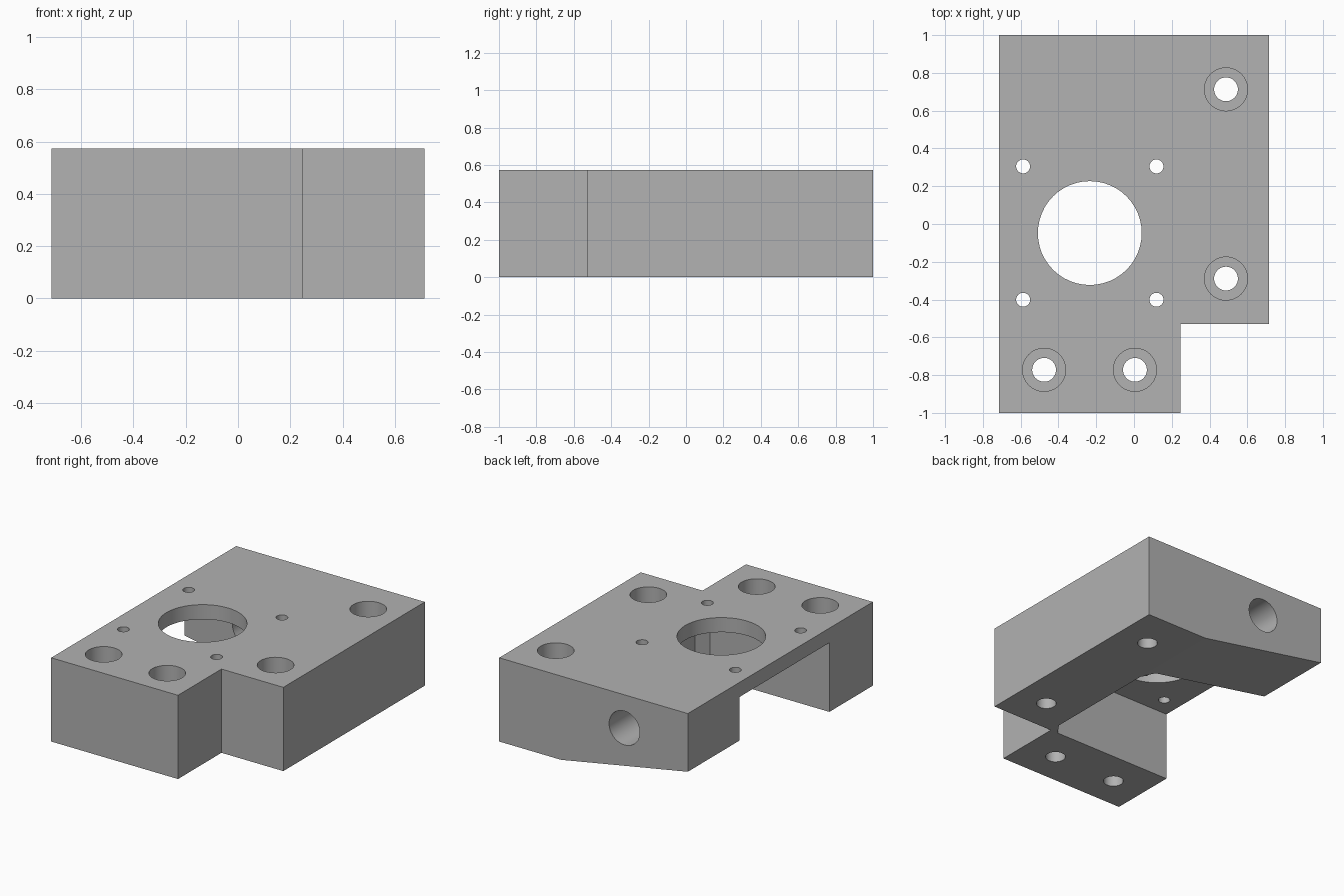
import bpy, bmesh, math
from mathutils import Matrix, Vector

if "Cube" in bpy.data.objects:
    bpy.data.objects.remove(bpy.data.objects["Cube"])

HEIGHT = 0.573
PLATE = 0.10
LEFT, FRONT_LEG_X = -0.714, 0.246
POCKET_FRONT, POCKET_BACK = -0.53, 0.44

metal = bpy.data.materials.new("matte_grey")
metal.use_nodes = True
GREY = (0.445, 0.445, 0.445, 1)
metal.diffuse_color = GREY
metal.node_tree.nodes["Principled BSDF"].inputs["Base Color"].default_value = GREY


def make_object(name, bm):
    bmesh.ops.recalc_face_normals(bm, faces=bm.faces)
    mesh = bpy.data.meshes.new(name)
    bm.to_mesh(mesh)
    bm.free()
    obj = bpy.data.objects.new(name, mesh)
    bpy.context.collection.objects.link(obj)
    mesh.materials.append(metal)
    return obj


def prism(name, points, direction):
    """Extrude a flat outline along a vector."""
    bm = bmesh.new()
    face = bm.faces.new([bm.verts.new(p) for p in points])
    result = bmesh.ops.extrude_face_region(bm, geom=[face])
    verts = [g for g in result["geom"] if isinstance(g, bmesh.types.BMVert)]
    bmesh.ops.translate(bm, verts=verts, vec=Vector(direction))
    return make_object(name, bm)


def cylinder(name, radius, start, end, segments=48):
    """Round cutter between two points."""
    start, end = Vector(start), Vector(end)
    axis = end - start
    turn = axis.to_track_quat("Z", "Y").to_matrix().to_4x4()
    bm = bmesh.new()
    bmesh.ops.create_cone(bm, cap_ends=True, segments=segments, radius1=radius,
                          radius2=radius, depth=axis.length,
                          matrix=Matrix.Translation((start + end) / 2) @ turn)
    return make_object(name, bm)


def cut(body, cutter):
    """Subtract a cutter from the body, then discard it."""
    cutter.hide_render = True
    mod = body.modifiers.new("cut", "BOOLEAN")
    mod.operation = "DIFFERENCE"
    mod.solver = "EXACT"
    mod.object = cutter
    bpy.context.view_layer.objects.active = body
    bpy.ops.object.modifier_apply(modifier=mod.name)
    bpy.data.objects.remove(cutter)


# Block with one notched corner
outline = [(LEFT, -1), (FRONT_LEG_X, -1), (FRONT_LEG_X, POCKET_FRONT),
           (-LEFT, POCKET_FRONT), (-LEFT, 1), (LEFT, 1)]
block = prism("mounting_block", [(x, y, 0) for x, y in outline], (0, 0, HEIGHT))

# Pocket under the plate, open to one side, with chamfered inner corners
pocket = [(-1, POCKET_FRONT), (0.19, POCKET_FRONT), (FRONT_LEG_X, POCKET_FRONT + 0.08),
          (FRONT_LEG_X, POCKET_BACK - 0.08), (0.19, POCKET_BACK), (-1, POCKET_BACK)]
cut(block, prism("pocket_cutter", [(x, y, -0.1) for x, y in pocket],
                 (0, 0, HEIGHT - PLATE + 0.1)))

# Sloping underside of the rear leg
slope = 0.175 / (FRONT_LEG_X - LEFT)
end_x = -0.9
wedge = [(FRONT_LEG_X, 0), (end_x, (FRONT_LEG_X - end_x) * slope),
         (end_x, -0.2), (FRONT_LEG_X, -0.2)]
cut(block, prism("slope_cutter", [(x, 0.4, z) for x, z in wedge], (0, 0.8, 0)))

# Large bore and its four screw holes through the plate
bore_x, bore_y = -0.234, -0.048
cut(block, cylinder("bore_cutter", 0.275, (bore_x, bore_y, 0.3), (bore_x, bore_y, 1)))
for sx in (-1, 1):
    for sy in (-1, 1):
        x, y = bore_x + sx * 0.353, bore_y + sy * 0.353
        cut(block, cylinder("screw_cutter", 0.037, (x, y, 0.3), (x, y, 1), 32))

# Counterbored bolt holes through the legs
for x, y in [(0.487, 0.713), (0.487, -0.289), (-0.476, -0.772), (0.005, -0.772)]:
    cut(block, cylinder("bolt_cutter", 0.063, (x, y, -0.2), (x, y, 1)))
    cut(block, cylinder("counterbore_cutter", 0.114, (x, y, HEIGHT - 0.22), (x, y, 1)))

# Horizontal hole through the rear leg
cut(block, cylinder("rod_cutter", 0.116, (bore_x, 0.3, 0.346), (bore_x, 1.2, 0.346)))

# Smooth round walls, sharp edges
bpy.ops.object.select_all(action="DESELECT")
block.select_set(True)
bpy.context.view_layer.objects.active = block
bpy.ops.object.shade_smooth_by_angle(angle=math.radians(20))
